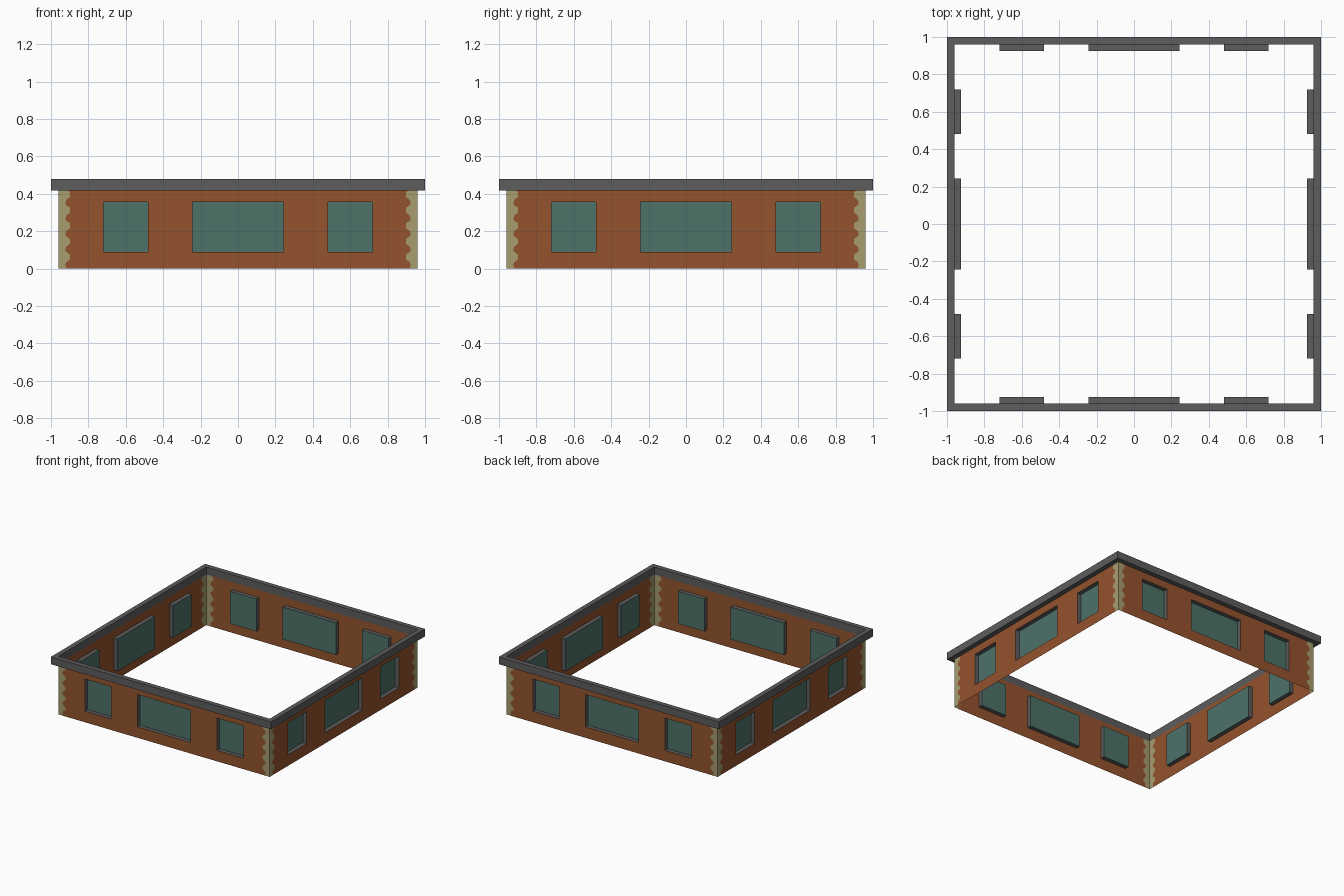
import bpy, bmesh, math
from mathutils import Matrix

if "Cube" in bpy.data.objects:
    bpy.data.objects.remove(bpy.data.objects["Cube"])

R, DEEP = 0.96, 0.925          # wall plane, glass plane
H, TOP = 0.417, 0.478          # wall top, cornice top
EDGE = 0.87                    # start of the jagged corner strip
WZ = (0.09, 0.355)             # window sill and head
WINDOWS = [(-0.72, -0.48), (-0.242, 0.242), (0.48, 0.72)]


def srgb(r, g, b):
    f = lambda c: c / 12.92 if c <= 0.04045 else ((c + 0.055) / 1.055) ** 2.4
    return (f(r / 255), f(g / 255), f(b / 255), 1)


def material(name, rgb):
    m = bpy.data.materials.new(name)
    m.diffuse_color = srgb(*rgb)
    m.use_nodes = True
    m.node_tree.nodes["Principled BSDF"].inputs["Base Color"].default_value = m.diffuse_color
    return m


brick = material("brick", (148, 83, 45))
stone = material("pale stone", (166, 158, 112))
glass = material("green glass", (77, 114, 105))
grey = material("dark grey", (93, 93, 93))


def add_object(name, bm, mat):
    bmesh.ops.remove_doubles(bm, verts=bm.verts, dist=1e-5)
    me = bpy.data.meshes.new(name)
    bm.to_mesh(me)
    bm.free()
    me.materials.append(mat)
    ob = bpy.data.objects.new(name, me)
    bpy.context.collection.objects.link(ob)
    return ob


def four_sides(name, polys, mat):
    """Repeat the front-side polygons on all four sides."""
    bm = bmesh.new()
    for k in range(4):
        rot = Matrix.Rotation(k * math.pi / 2, 3, 'Z')
        for p in polys:
            bm.faces.new([bm.verts.new(rot @ Matrix.Translation(c).translation) for c in p])
    return add_object(name, bm, mat)


def panel(xa, xb, xc, xd, z0, z1, y=-R):
    """Front-facing quad: bottom edge xa-xb, top edge xd-xc."""
    return [(xa, y, z0), (xb, y, z0), (xc, y, z1), (xd, y, z1)]


def rect(x0, x1, z0, z1, y=-R):
    return panel(x0, x1, x1, x0, z0, z1, y)


# brick wall around the window openings
walls = [rect(-EDGE, EDGE, 0, WZ[0]), rect(-EDGE, EDGE, WZ[1], H)]
cuts = [-EDGE] + [x for w in WINDOWS for x in w] + [EDGE]
walls += [rect(cuts[i], cuts[i + 1], *WZ) for i in range(0, len(cuts), 2)]

# wavy corner stones, with the brick meeting them
stones = []
STEPS = 50


def wave(z):
    c = math.cos(2 * math.pi * (z - 0.02) / 0.0834)
    return 0.909 + 0.012 * max(-1, min(1, 1.7 * c))


for i in range(STEPS):
    z0, z1 = H * i / STEPS, H * (i + 1) / STEPS
    a, b = wave(z0), wave(z1)
    stones += [panel(a, R, R, b, z0, z1), panel(-R, -a, -b, -R, z0, z1)]
    walls += [panel(EDGE, a, b, EDGE, z0, z1), panel(-a, -EDGE, -EDGE, -b, z0, z1)]

# recessed panes and their grey reveals
panes, reveals = [], []
z0, z1 = WZ
f, b = -R, -DEEP
for x0, x1 in WINDOWS:
    panes.append(rect(x0, x1, z0, z1, b))
    reveals += [
        [(x0, f, z0), (x0, b, z0), (x0, b, z1), (x0, f, z1)],
        [(x1, f, z1), (x1, b, z1), (x1, b, z0), (x1, f, z0)],
        [(x0, f, z0), (x1, f, z0), (x1, b, z0), (x0, b, z0)],
        [(x0, b, z1), (x1, b, z1), (x1, f, z1), (x0, f, z1)],
    ]

four_sides("brick_walls", walls, brick)
four_sides("corner_stones", stones, stone)
four_sides("window_panes", panes, glass)
four_sides("window_reveals", reveals, grey)

# square cornice ring around the top
bm = bmesh.new()
profile = [(R, H), (1, H), (1, TOP), (R, TOP)]
rings = [[bm.verts.new((sx * r, sy * r, z)) for r, z in profile]
         for sx, sy in ((-1, -1), (1, -1), (1, 1), (-1, 1))]
for k in range(4):
    p, q = rings[k], rings[(k + 1) % 4]
    for j in range(4):
        n = (j + 1) % 4
        bm.faces.new((p[j], q[j], q[n], p[n]))
bmesh.ops.recalc_face_normals(bm, faces=bm.faces)
add_object("cornice", bm, grey)
